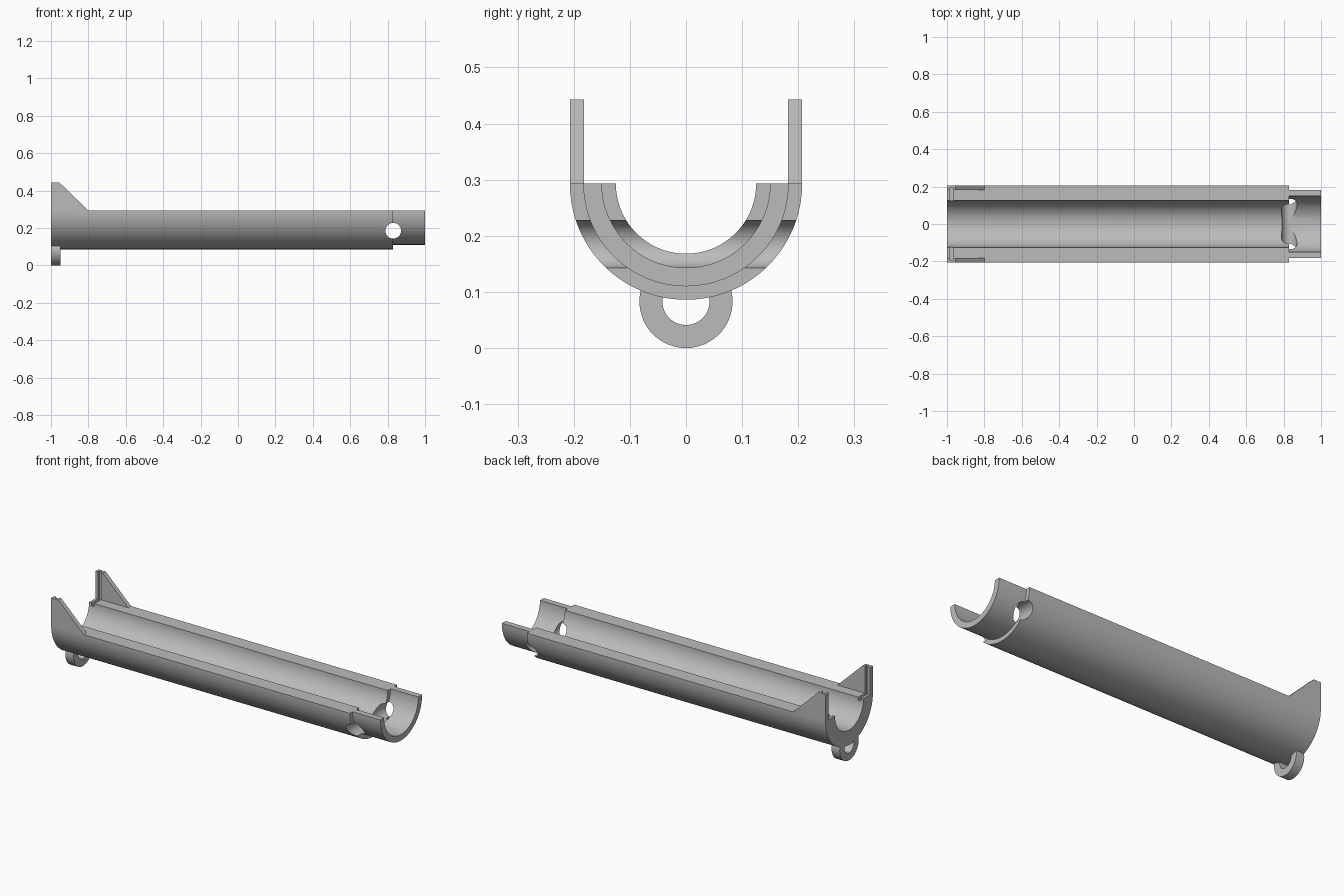
import bpy, bmesh, math
from mathutils import Matrix, Vector

if "Cube" in bpy.data.objects:
    bpy.data.objects.remove(bpy.data.objects["Cube"], do_unlink=True)

AXIS_Z = 0.293      # height of the trough's centre line
OUTER, INNER = 0.207, 0.125
STEP_X = 0.83       # where the trough steps down to the spigot

grey = bpy.data.materials.new("plain grey")
grey.use_nodes = True
colour = (0.5, 0.5, 0.5, 1)
grey.diffuse_color = colour
grey.node_tree.nodes["Principled BSDF"].inputs["Base Color"].default_value = colour


def finish(bm, name):
    bmesh.ops.recalc_face_normals(bm, faces=bm.faces)
    mesh = bpy.data.meshes.new(name)
    bm.to_mesh(mesh)
    bm.free()
    mesh.materials.append(grey)
    obj = bpy.data.objects.new(name, mesh)
    bpy.context.collection.objects.link(obj)
    return obj


def revolve(name, profile, centre_z, start, sweep, steps):
    """Turn an (x, radius) profile around an axis along x."""
    bm = bmesh.new()
    closed = sweep >= 2 * math.pi - 0.001
    rings = []
    for i in range(steps if closed else steps + 1):
        a = start + sweep * i / steps
        rings.append([bm.verts.new((x, r * math.cos(a), centre_z + r * math.sin(a)))
                      for x, r in profile])
    pairs = list(zip(rings, rings[1:]))
    if closed:
        pairs.append((rings[-1], rings[0]))
    else:
        bm.faces.new(rings[0])
        bm.faces.new(rings[-1])
    n = len(profile)
    for a, b in pairs:
        for j in range(n):
            k = (j + 1) % n
            bm.faces.new((a[j], a[k], b[k], b[j]))
    return finish(bm, name)


def prism(name, outline, y0, y1):
    """Extrude an (x, z) outline from y0 to y1."""
    bm = bmesh.new()
    face = bm.faces.new([bm.verts.new((x, y0, z)) for x, z in outline])
    out = bmesh.ops.extrude_face_region(bm, geom=[face])["geom"]
    moved = [v for v in out if isinstance(v, bmesh.types.BMVert)]
    bmesh.ops.translate(bm, verts=moved, vec=Vector((0, y1 - y0, 0)))
    return finish(bm, name)


def combine(target, other, operation):
    mod = target.modifiers.new(operation.lower(), 'BOOLEAN')
    mod.operation, mod.solver, mod.object = operation, 'EXACT', other
    bpy.context.view_layer.objects.active = target
    bpy.ops.object.modifier_apply(modifier=mod.name)
    bpy.data.objects.remove(other, do_unlink=True)


# Half-round trough with a thinner spigot at one end
trough = revolve("trough", [
    (-1, INNER), (STEP_X, INNER), (STEP_X, 0.15), (1, 0.15),
    (1, 0.183), (STEP_X, 0.183), (STEP_X, OUTER), (-1, OUTER)],
    AXIS_Z, math.pi, math.pi, 64)

# Hanging ring under the other end
ring = revolve("hanging_ring", [(-1, 0.042), (-0.95, 0.042), (-0.95, 0.083), (-1, 0.083)],
               0.083, 0, 2 * math.pi, 64)
combine(trough, ring, 'UNION')

# Upright fins on both rims
for side in (-1, 1):
    fin = prism("fin", [(-1, AXIS_Z), (-0.8, AXIS_Z), (-0.955, 0.443), (-1, 0.443)],
                side * 0.182, side * OUTER)
    combine(trough, fin, 'UNION')

# Slot for a sliding gate between the fins
slot = prism("slot_cutter", [(-0.985, 0.275), (-0.968, 0.275), (-0.968, 0.5), (-0.985, 0.5)],
             -0.196, 0.196)
combine(trough, slot, 'DIFFERENCE')

# Cross hole through both walls at the step
bm = bmesh.new()
bmesh.ops.create_cone(bm, cap_ends=True, segments=48, radius1=0.042, radius2=0.042, depth=1,
                      matrix=Matrix.Translation((STEP_X, 0, 0.185)) @ Matrix.Rotation(math.pi / 2, 4, 'X'))
combine(trough, finish(bm, "hole_cutter"), 'DIFFERENCE')

# Smooth curved walls, sharp edges
bpy.ops.object.select_all(action='DESELECT')
trough.select_set(True)
bpy.context.view_layer.objects.active = trough
bpy.ops.object.shade_smooth_by_angle(angle=math.radians(30))
